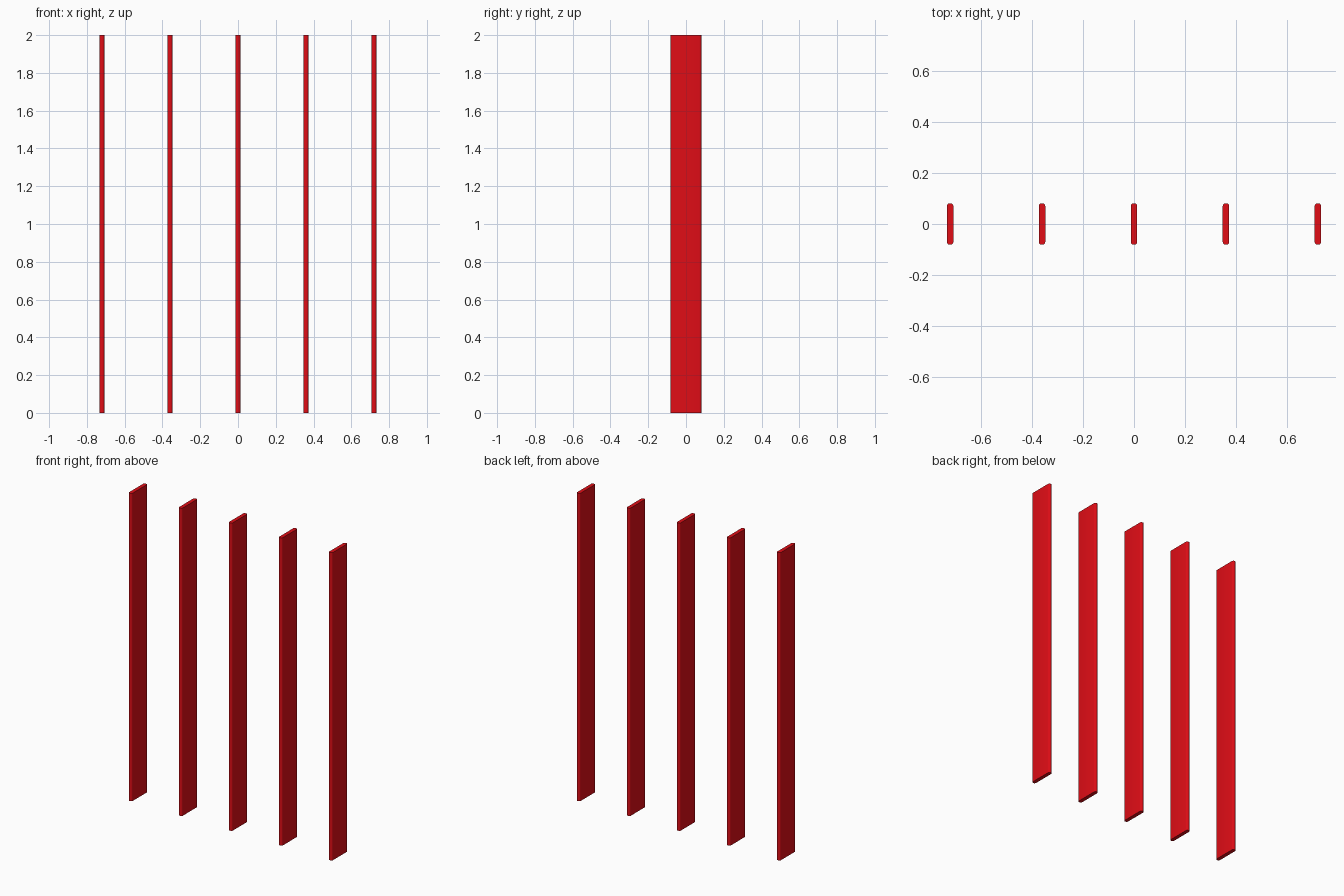
import bpy, bmesh

if "Cube" in bpy.data.objects:
    bpy.data.objects.remove(bpy.data.objects["Cube"])

HEIGHT, DEPTH, THICK, PITCH = 2.0, 0.162, 0.025, 0.36

red = bpy.data.materials.new("red")
red.diffuse_color = (0.75, 0.004, 0.008, 1)
red.use_nodes = True
red.node_tree.nodes["Principled BSDF"].inputs["Base Color"].default_value = red.diffuse_color


def make_slat(name, x):
    # Thin upright board with rounded vertical edges
    bm = bmesh.new()
    bmesh.ops.create_cube(bm, size=1)
    bmesh.ops.scale(bm, vec=(THICK, DEPTH, HEIGHT), verts=bm.verts)
    upright = [e for e in bm.edges
               if abs(e.verts[0].co.z - e.verts[1].co.z) > 1]
    bmesh.ops.bevel(bm, geom=upright, offset=0.01, segments=4,
                    profile=0.5, affect='EDGES')
    mesh = bpy.data.meshes.new(name)
    bm.to_mesh(mesh)
    bm.free()
    mesh.materials.append(red)
    slat = bpy.data.objects.new(name, mesh)
    slat.location = (x, 0, HEIGHT / 2)
    bpy.context.collection.objects.link(slat)
    bpy.ops.object.select_all(action='DESELECT')
    slat.select_set(True)
    bpy.context.view_layer.objects.active = slat
    bpy.ops.object.shade_smooth_by_angle()


# Row of five evenly spaced slats
for i in range(5):
    make_slat(f"slat_{i + 1}", (i - 2) * PITCH)
